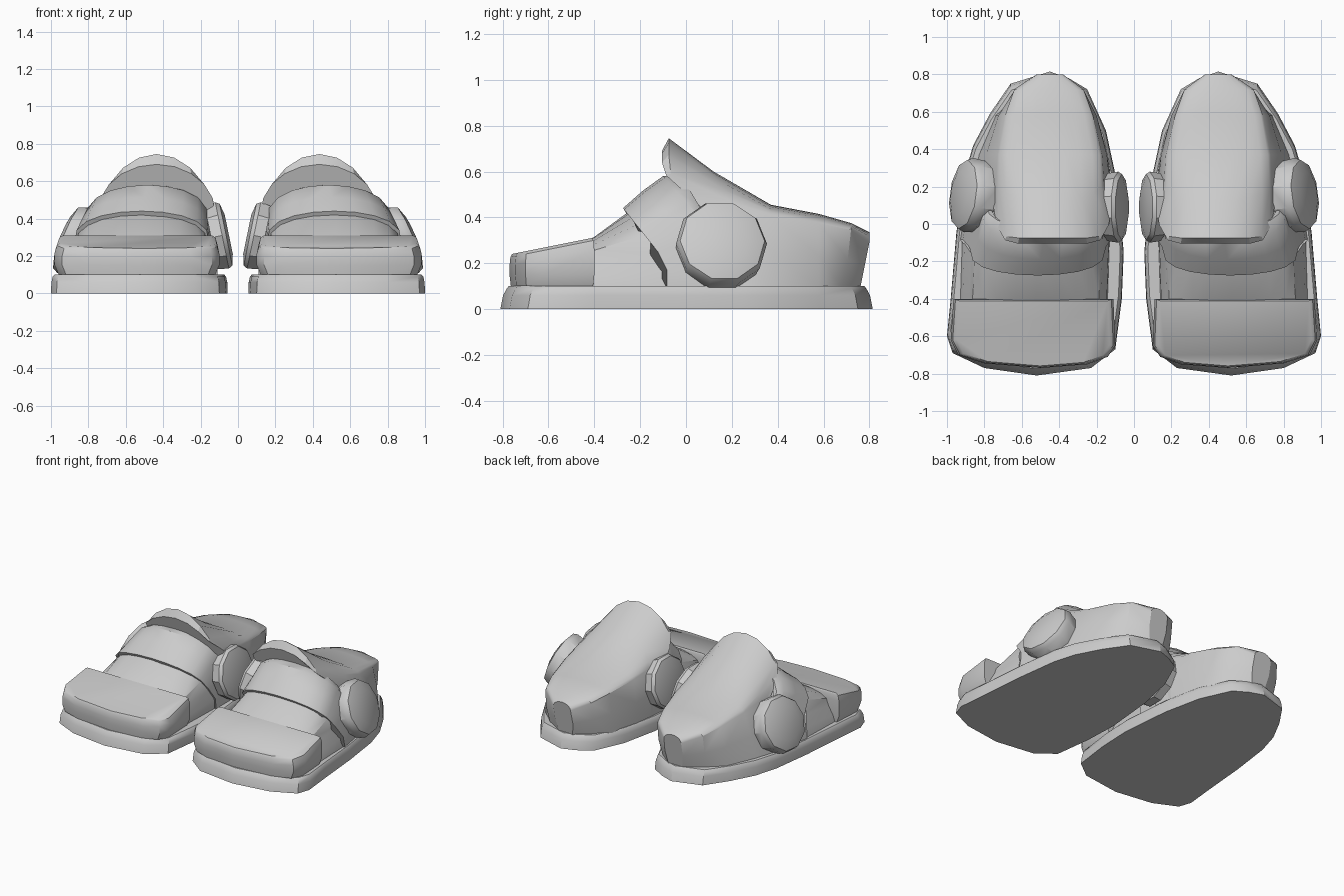
import bpy, bmesh, math
from mathutils import Vector, Matrix

if "Cube" in bpy.data.objects:
    bpy.data.objects.remove(bpy.data.objects["Cube"])


def make(name, rings, angle=35):
    """Skin closed rings of equal length, cap both ends, add the mirrored copy."""
    bm = bmesh.new()
    vs = [[bm.verts.new(p) for p in r] for r in rings]
    n = len(rings[0])
    for a, b in zip(vs, vs[1:]):
        for i in range(n):
            j = (i + 1) % n
            bm.faces.new((a[i], a[j], b[j], b[i]))
    bm.faces.new(vs[0])
    bm.faces.new(vs[-1])
    bmesh.ops.recalc_face_normals(bm, faces=bm.faces)
    me = bpy.data.meshes.new(name)
    bm.to_mesh(me)
    bm.free()
    ob = bpy.data.objects.new(name, me)
    bpy.context.collection.objects.link(ob)
    mod = ob.modifiers.new("pair", 'MIRROR')
    mod.use_mirror_merge = False
    bpy.ops.object.select_all(action='DESELECT')
    bpy.context.view_layer.objects.active = ob
    ob.select_set(True)
    bpy.ops.object.shade_smooth_by_angle(angle=math.radians(angle))
    return ob


def inset(outline, c, sx, sy, zf):
    """Scale an outline about c and lift it to height zf(y)."""
    out = []
    for x, y in outline:
        x, y = c[0] + (x - c[0]) * sx, c[1] + (y - c[1]) * sy
        out.append((x, y, zf(y)))
    return out


def arch(xl, xr, xl2, xr2, zs, zt, power, yf, n=10):
    """Arched cross-section: side walls to the shoulders, then a crown."""
    zm = (0.09 + zs) / 2
    pts = [(xl, 0.09), ((xl + xl2) / 2 - 0.01, zm)]
    c, a = (xl2 + xr2) / 2, (xr2 - xl2) / 2
    for i in range(n + 1):
        t = math.pi * i / n
        pts.append((c - a * math.cos(t), zs + (zt - zs) * max(0, math.sin(t)) ** power))
    pts += [((xr + xr2) / 2 + 0.01, zm), (xr, 0.09)]
    return [(x, yf(z), z) for x, z in pts]


# Sole
sole = [(.10, -.67), (.23, -.77), (.52, -.81), (.80, -.77), (.97, -.69), (1.0, -.60),
        (.98, -.40), (.95, -.05), (.91, .25), (.86, .42), (.77, .59), (.66, .75),
        (.45, .815), (.35, .78), (.25, .72), (.15, .50), (.09, .22), (.055, -.15), (.065, -.40)]
mid = (.52, 0)
make("sole", [inset(sole, mid, 1, 1, lambda y: 0),
              inset(sole, mid, .995, .985, lambda y: .06),
              inset(sole, mid, .98, .965, lambda y: .09),
              inset(sole, mid, .96, .955, lambda y: .10)])

# Toe cap
cap = [(.10, -.65), (.14, -.71), (.25, -.75), (.50, -.77), (.80, -.745), (.94, -.70),
       (.98, -.62), (.965, -.40), (.11, -.40)]
tc = (.54, -.58)
slope = lambda y: .242 + (y + .75) * .2
make("toe_cap", [inset(cap, tc, .95, .97, lambda y: .10),
                 inset(cap, tc, 1, 1, lambda y: .15),
                 inset(cap, tc, 1, 1, lambda y: slope(y) - .05),
                 inset(cap, tc, .975, .98, lambda y: slope(y) - .012),
                 inset(cap, tc, .93, .94, slope)])


# Overlapping instep bands, their edges leaning back down the sides
def band(name, sections):
    rings = []
    for y, xl, xr, zs, zt, lean in sections:
        yf = lambda z, y=y, zt=zt, lean=lean: y + lean * (zt - max(z, .2))
        rings.append(arch(xl, xr, xl + .03, xr - .05, zs, zt, .65, yf))
    make(name, rings)


band("lower_instep", [(-.46, .14, .93, .20, .28, .1), (-.40, .14, .93, .21, .315, .15),
                      (-.25, .13, .92, .24, .425, .8), (-.15, .13, .90, .26, .45, .8)])
band("upper_instep", [(-.275, .12, .93, .25, .44, .8), (-.19, .12, .90, .30, .515, .9),
                      (-.10, .12, .87, .35, .58, .9), (-.02, .13, .84, .35, .58, .6)])

# Ankle and heel shell with a raised front lip
front = lambda z, y: y + min(.2, max(0, .6 - z) * 1.1)
heel = [(-.105, .11, .87, .12, .75, .43, .69, 1.0), (-.075, .11, .87, .13, .74, .43, .745, 1.25),
        (.12, .12, .88, .16, .74, .43, .60, 1.2), (.37, .14, .83, .17, .73, .41, .455, 1),
        (.58, .20, .74, .22, .69, .375, .415, 1), (.72, .29, .63, .27, .64, .345, .375, 1),
        (.80, .39, .50, .38, .52, .29, .335, 1)]
rings = []
for k, (y, xl, xr, xl2, xr2, zs, zt, p) in enumerate(heel):
    if k < 2:
        yf = lambda z, y=y: front(z, y)
    elif k == 2:
        yf = lambda z, y=y: y + .5 * (front(z, 0))
    elif k > 4:
        yf = lambda z, y=y: y - .04 * max(0, 1 - (z - .09) / .2)
    else:
        yf = lambda z, y=y: y
    rings.append(arch(xl, xr, xl2, xr2, zs, zt, p, yf))
make("heel_shell", rings, 30)


# Ankle discs
def disc(name, centre, normal, r, depth):
    rot = Vector(normal).to_track_quat('Z', 'Y').to_matrix().to_4x4()
    m = Matrix.Translation(centre) @ rot
    prof = [(r * .95, -depth), (r, 0), (r * .93, depth * .35), (r * .6, depth * .6)]
    make(name, [[m @ Vector((q * math.cos(math.tau * i / 10), q * math.sin(math.tau * i / 10), h))
                 for i in range(10)] for q, h in prof])


disc("outer_ankle_disc", (.885, .155, .285), (.9, .12, .38), .20, .09)
disc("inner_ankle_disc", (.085, .09, .31), (-.97, 0, .2), .19, .06)
